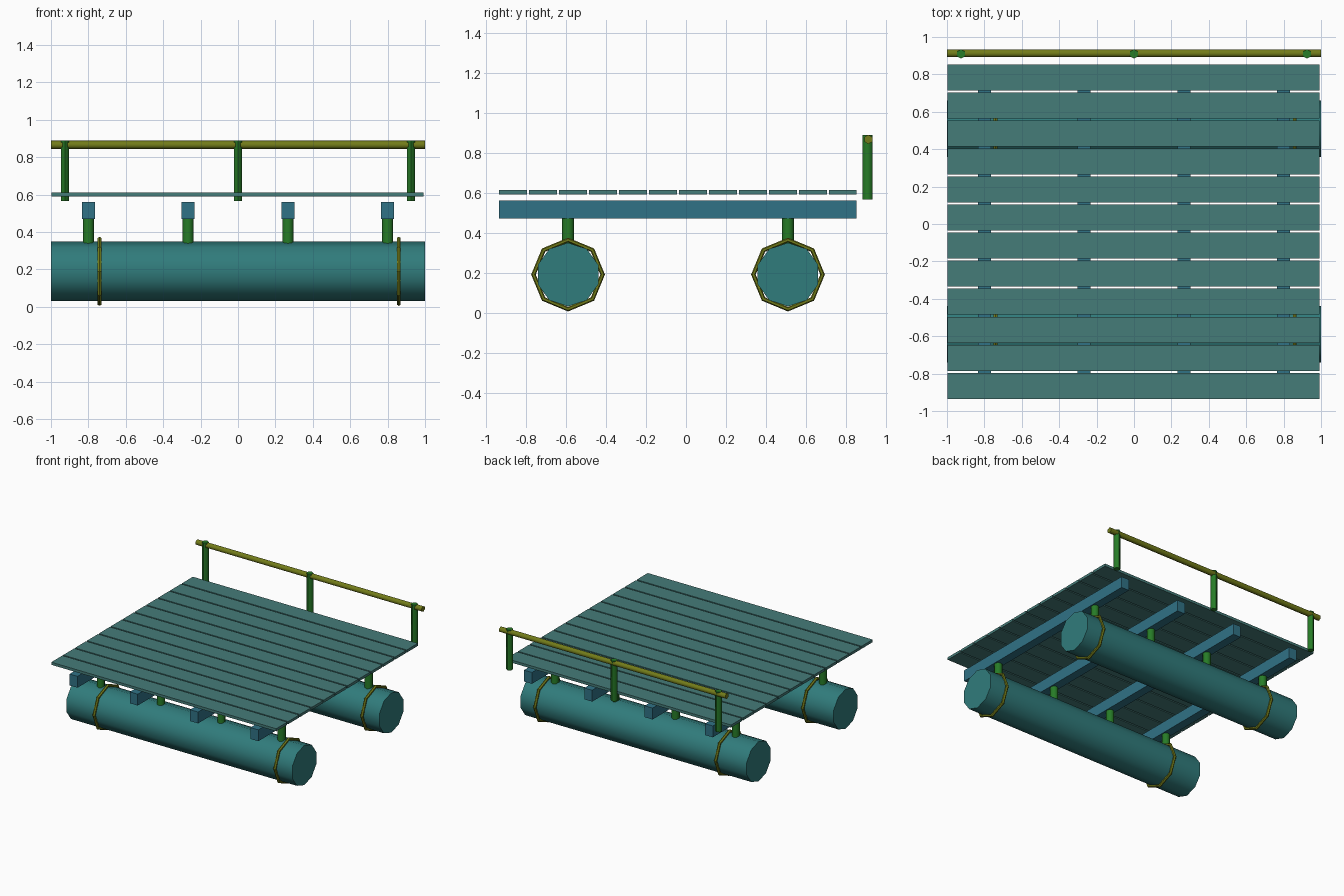
import bpy
from math import pi

if "Cube" in bpy.data.objects:
    bpy.data.objects.remove(bpy.data.objects["Cube"])


def material(name, rgb):
    m = bpy.data.materials.new(name)
    m.diffuse_color = (*rgb, 1)
    m.use_nodes = True
    m.node_tree.nodes["Principled BSDF"].inputs["Base Color"].default_value = m.diffuse_color
    return m


TEAL = material("float_teal", (0.03, 0.20, 0.20))
DECK = material("deck_green_grey", (0.06, 0.20, 0.19))
BLUE = material("beam_blue", (0.03, 0.17, 0.24))
GREEN = material("post_green", (0.02, 0.20, 0.02))
OLIVE = material("rail_olive", (0.17, 0.20, 0.01))


def finish(name, mat, smooth=False):
    ob = bpy.context.object
    ob.name = name
    ob.data.materials.append(mat)
    if smooth:
        bpy.ops.object.shade_smooth_by_angle(angle=pi / 3)
    return ob


def box(name, lo, hi, mat):
    bpy.ops.mesh.primitive_cube_add(size=1, location=[(a + b) / 2 for a, b in zip(lo, hi)])
    bpy.context.object.scale = [b - a for a, b in zip(lo, hi)]
    bpy.ops.object.transform_apply(location=False, rotation=False, scale=True)
    return finish(name, mat)


def upright(name, x, y, z0, z1, r, sides, mat):
    bpy.ops.mesh.primitive_cylinder_add(vertices=sides, radius=r, depth=z1 - z0,
                                        location=(x, y, (z0 + z1) / 2))
    return finish(name, mat, True)


def bar_x(name, y, z, r, sides, mat):
    # Two-unit bar along x with a corner pointing straight up
    bpy.ops.mesh.primitive_cylinder_add(vertices=sides, radius=r, depth=2,
                                        location=(0, y, z), rotation=(pi / 2, 0, pi / 2))
    return finish(name, mat, True)


BEAM_X = (-0.80, -0.267, 0.267, 0.80)

# Floats with straps and stub posts
for side, y in (("front", -0.59), ("back", 0.51)):
    bar_x(f"{side}_float", y, 0.19, 0.159, 10, TEAL)
    for i, x in enumerate((-0.74, 0.86)):
        bpy.ops.mesh.primitive_torus_add(major_segments=8, minor_segments=6,
                                         major_radius=0.173, minor_radius=0.0115,
                                         location=(x, y, 0.19), rotation=(0, pi / 2, 0))
        finish(f"{side}_strap_{i + 1}", OLIVE)
    for i, x in enumerate(BEAM_X):
        upright(f"{side}_stub_post_{i + 1}", x, y, 0.335, 0.47, 0.03, 8, GREEN)

# Cross beams
for i, x in enumerate(BEAM_X):
    box(f"cross_beam_{i + 1}", (x - 0.035, -0.936, 0.47), (x + 0.035, 0.854, 0.561), BLUE)

# Deck planks
for i in range(12):
    y = -0.935 + 0.15 * i
    box(f"deck_plank_{i + 1}", (-0.997, y, 0.591), (0.993, y + 0.139, 0.612), DECK)

# Railing along the back
for i, x in enumerate((-0.925, 0, 0.925)):
    upright(f"rail_post_{i + 1}", x, 0.909, 0.566, 0.889, 0.025, 6, GREEN)
bar_x("hand_rail", 0.912, 0.866, 0.023, 6, OLIVE)
